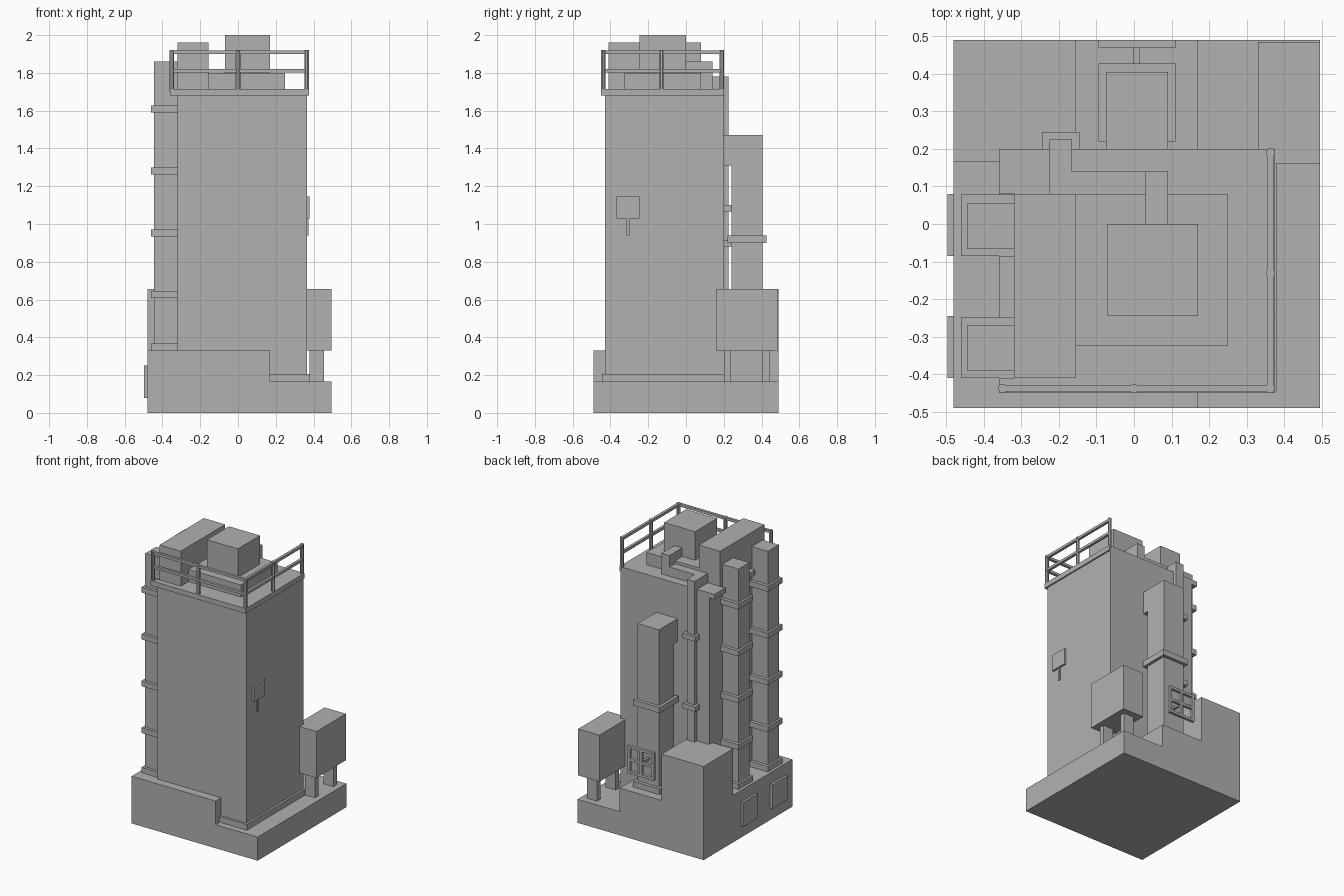
import bpy, bmesh
from mathutils import Matrix, Vector

grey = bpy.data.materials.new("plain_grey")
grey.diffuse_color = (0.44, 0.44, 0.44, 1)


def finish(name, bm):
    me = bpy.data.meshes.new(name)
    bm.to_mesh(me)
    bm.free()
    me.materials.append(grey)
    ob = bpy.data.objects.new(name, me)
    bpy.context.collection.objects.link(ob)
    return ob


def box(name, x0, x1, y0, y1, z0, z1):
    bm = bmesh.new()
    m = Matrix.Translation(((x0 + x1) / 2, (y0 + y1) / 2, (z0 + z1) / 2))
    bmesh.ops.create_cube(bm, size=1, matrix=m @ Matrix.Diagonal((x1 - x0, y1 - y0, z1 - z0, 1)))
    return finish(name, bm)


def prism(name, outline, axis, a, b):
    """Extrude a 2D outline along x (outline in y,z) or z (outline in x,y)."""
    bm = bmesh.new()
    put = (lambda p: (a, p[0], p[1])) if axis == "x" else (lambda p: (p[0], p[1], a))
    f = bm.faces.new([bm.verts.new(put(p)) for p in outline])
    r = bmesh.ops.extrude_face_region(bm, geom=[f])
    v = [g for g in r["geom"] if isinstance(g, bmesh.types.BMVert)]
    bmesh.ops.translate(bm, verts=v, vec=Vector((b - a, 0, 0)) if axis == "x" else Vector((0, 0, b - a)))
    bmesh.ops.recalc_face_normals(bm, faces=bm.faces)
    return finish(name, bm)


def post(name, x, y, z0, z1, r=0.013):
    bm = bmesh.new()
    bmesh.ops.create_cone(bm, cap_ends=True, segments=8, radius1=r, radius2=r, depth=z1 - z0,
                          matrix=Matrix.Translation((x, y, (z0 + z1) / 2)) @ Matrix.Rotation(0.3927, 4, "Z"))
    return finish(name, bm)


# stepped foundation
box("base", -0.48, 0.495, -0.49, 0.49, 0, 0.165)
box("raised_base", -0.48, 0.17, -0.49, 0.49, 0.165, 0.33)
box("corner_block", -0.48, -0.155, 0.165, 0.49, 0.33, 0.655)
for i, y in enumerate((-0.085, -0.41)):
    box(f"side_panel_{i}", -0.497, -0.48, y, y + 0.165, 0.08, 0.25)

# tower with skirt
box("tower", -0.32, 0.365, -0.43, 0.2, 0.165, 1.68)
box("tower_skirt", 0.0, 0.38, -0.445, 0.2, 0.165, 0.205)

# roof slab, notched on the left around the two side ducts
prism("roof_slab", [(0.375, 0.2), (-0.36, 0.2), (-0.36, 0.08), (-0.32, 0.08), (-0.32, -0.085),
                    (-0.36, -0.085), (-0.36, -0.25), (-0.32, -0.25), (-0.32, -0.41), (-0.36, -0.41),
                    (-0.36, -0.45), (0.375, -0.45)], "z", 1.68, 1.715)

# railing on the front and right edges
for i, (x, y) in enumerate(((-0.35, -0.438), (0, -0.438), (0.363, -0.438), (0.363, -0.13), (0.363, 0.19))):
    post(f"rail_post_{i}", x, y, 1.70, 1.92)
for n, z in (("top", 1.90), ("middle", 1.803)):
    box(f"front_{n}_rail", -0.35, 0.363, -0.447, -0.429, z, z + 0.018)
    box(f"right_{n}_rail", 0.354, 0.372, -0.438, 0.19, z, z + 0.018)

# rooftop machinery
box("roof_manifold", -0.32, -0.155, -0.41, 0.08, 1.71, 1.96)
box("roof_pad", -0.32, 0.25, -0.325, 0.08, 1.71, 1.80)
box("roof_unit", -0.07, 0.17, -0.245, 0, 1.80, 2.0)

# two side ducts with clamps
for i, y in enumerate((-0.065, -0.39)):
    box(f"side_duct_{i}", -0.445, -0.32, y, y + 0.12, 0.33, 1.86)
    for k in range(5):
        z = 0.333 + 0.315 * k
        z = (0.33, 0.607, 0.935, 1.262, 1.59)[k]
        box(f"side_clamp_{i}_{k}", -0.46, -0.32, y - 0.02, y + 0.143, z, z + 0.037)

# thin pipe up the back and across the roof
box("thin_pipe", -0.225, -0.165, 0.19, 0.225, 0.33, 1.78)
prism("roof_pipe", [(-0.225, 0.225), (-0.225, 0.08), (0.09, 0.08), (0.09, 0.14),
                    (-0.165, 0.14), (-0.165, 0.225)], "z", 1.715, 1.78)
box("roof_pipe_riser", 0.03, 0.09, 0.0, 0.14, 1.78, 1.86)
for i, z in enumerate((0.88, 1.37)):
    box(f"thin_pipe_clamp_{i}", -0.245, -0.145, 0.2, 0.245, z, z + 0.035)

# large back duct, its top elbow reaching the tower
prism("back_duct", [(0.24, 0.33), (0.405, 0.33), (0.405, 1.47), (0.2, 1.47), (0.2, 1.31), (0.24, 1.31)],
      "x", -0.075, 0.09)
box("back_duct_clamp", -0.095, 0.11, 0.22, 0.427, 0.9, 0.94)
box("back_duct_foot", -0.095, 0.11, 0.22, 0.427, 0.33, 0.37)
box("back_duct_bracket", -0.02, 0.035, 0.2, 0.24, 1.065, 1.1)

# square hand wheel on the back duct
box("wheel_stem", -0.001, 0.016, 0.405, 0.475, 0.54, 0.557)
for i, x in enumerate((-0.095, -0.002, 0.092)):
    box(f"wheel_upright_{i}", x, x + 0.018, 0.47, 0.49, 0.45, 0.645)
for i, z in enumerate((0.45, 0.539, 0.627)):
    box(f"wheel_bar_{i}", -0.095, 0.11, 0.47, 0.49, z, z + 0.018)

# control cabinet on legs
box("cabinet", 0.33, 0.495, 0.16, 0.485, 0.33, 0.655)
for i, y in enumerate((0.2, 0.405)):
    box(f"cabinet_leg_{i}", 0.378, 0.455, y, y + 0.038, 0.165, 0.33)

# small gauge on the right wall
box("gauge", 0.365, 0.379, -0.367, -0.245, 1.03, 1.145)
box("gauge_stem", 0.365, 0.373, -0.316, -0.299, 0.94, 1.03)
